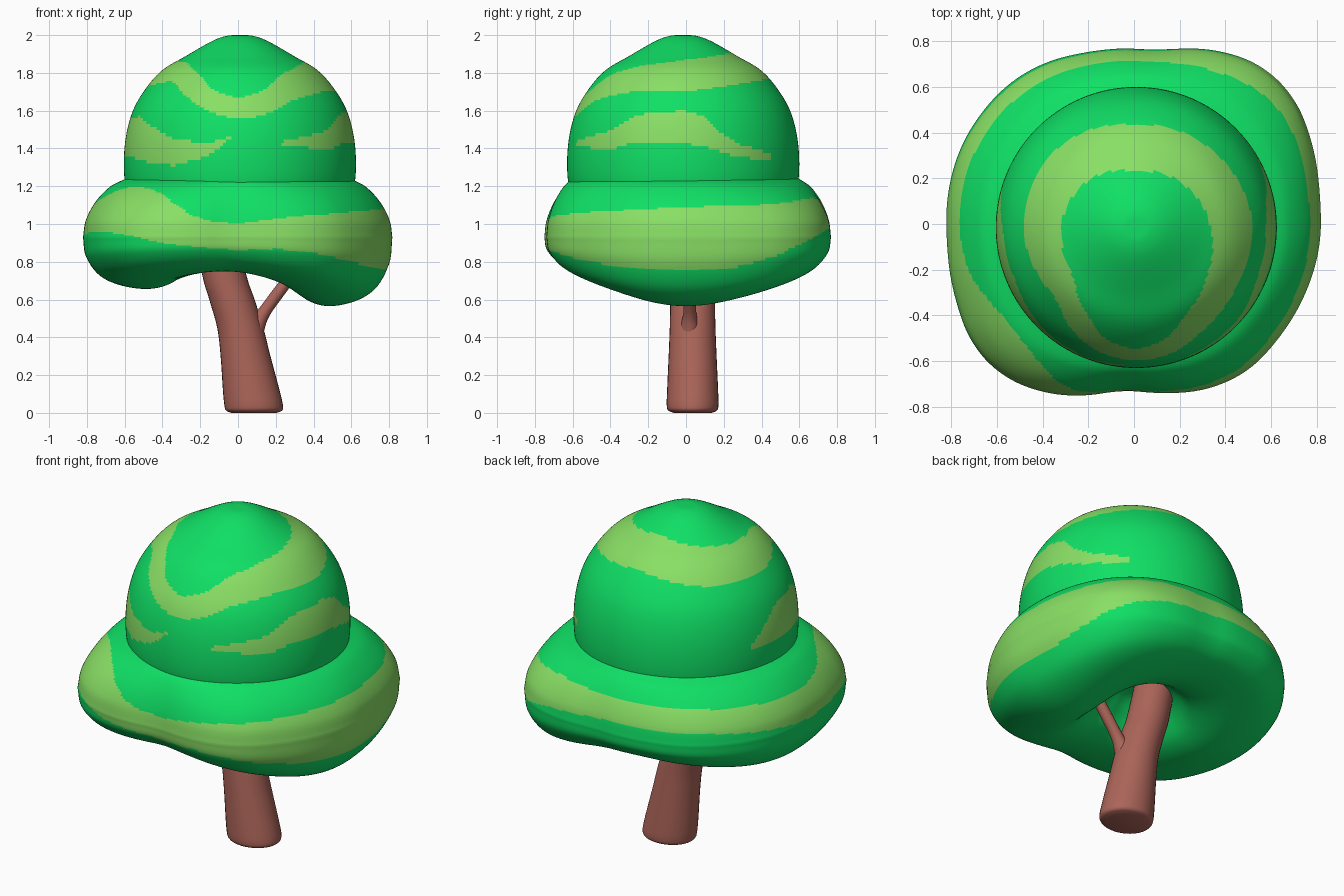
import bpy, bmesh, math
from mathutils import Vector

if "Cube" in bpy.data.objects:
    bpy.data.objects.remove(bpy.data.objects["Cube"])


def material(name, rgb):
    m = bpy.data.materials.new(name)
    m.diffuse_color = (*rgb, 1)
    m.use_nodes = True
    m.node_tree.nodes["Principled BSDF"].inputs["Base Color"].default_value = m.diffuse_color
    return m


GREEN = material("leaf green", (0.005, 0.74, 0.13))
LIME = material("light leaf green", (0.25, 0.74, 0.13))
BARK = material("bark brown", (0.41, 0.13, 0.10))
SEG = 256


def lerp(tab, a):
    """Linear lookup in rows of (angle, value...), padded to a vector."""
    for p, q in zip(tab, tab[1:]):
        if p[0] <= a <= q[0]:
            t = (a - p[0]) / max(q[0] - p[0], 1e-6)
            return Vector([u + (v - u) * t for u, v in zip(p[1:], q[1:])] + [0.0])
    return None


def ring_lookup(tab, a, blur=7):
    """Blurred lookup in a table that wraps round 360 degrees."""
    pad = [(r[0] + k, *r[1:]) for k in (-360, 0, 360) for r in tab]
    vals = [lerp(pad, a + blur * i / 4) for i in range(-4, 5)]
    return sum(vals[1:], vals[0]) / 9


def spline(pts, n):
    """Catmull-Rom through points of any dimension."""
    pts = [Vector(p) for p in pts]
    pts = [2 * pts[0] - pts[1]] + pts + [2 * pts[-1] - pts[-2]]
    out = []
    for a, b, c, d in zip(pts, pts[1:], pts[2:], pts[3:]):
        for i in range(n):
            t = i / n
            out.append(0.5 * (2 * b + (c - a) * t + (2 * a - 5 * b + 4 * c - d) * t * t
                              + (3 * b - a - 3 * c + d) * t ** 3))
    return out + [pts[-2]]


def loft(name, rings, mats, rule=None):
    bm = bmesh.new()
    vs = [[bm.verts.new(p) for p in r] for r in rings]
    for j, (a, b) in enumerate(zip(vs, vs[1:])):
        for i in range(len(a)):
            k = (i + 1) % len(a)
            f = bm.faces.new((a[i], a[k], b[k], b[i]))
            if rule:
                f.material_index = int(rule(f.calc_center_median(), j / len(vs)))
    bm.faces.new(vs[0])
    bm.faces.new(vs[-1])
    bmesh.ops.recalc_face_normals(bm, faces=bm.faces)
    for f in bm.faces:
        f.smooth = True
    me = bpy.data.meshes.new(name)
    bm.to_mesh(me)
    bm.free()
    for m in mats:
        me.materials.append(m)
    ob = bpy.data.objects.new(name, me)
    bpy.context.collection.objects.link(ob)
    return ob


def angle(p):
    return math.degrees(math.atan2(p.y, p.x))


ANGLES = [-180 + 360 * i / SEG for i in range(SEG)]

# Dome: rounded crown, striped by angle and height (angle, low, high)
dome_profile = [(.004, 2.0), (.07, 1.996), (.15, 1.967), (.29, 1.887), (.41, 1.815), (.5, 1.715),
                (.57, 1.59), (.608, 1.43), (.612, 1.25), (.58, 1.1)]
ring_stripe = [(-180, 1.72, 1.865), (-150, 1.75, 1.86), (-138, 1.76, 1.85), (-118, 1.65, 1.79),
               (-105, 1.585, 1.70), (-90, 1.55, 1.665), (-75, 1.58, 1.71), (-62, 1.65, 1.79),
               (-35, 1.70, 1.84), (0, 1.70, 1.868), (45, 1.75, 1.895), (90, 1.78, 1.915),
               (135, 1.73, 1.885)]
right_stripe = [(-72, 1.425, 1.43), (-41, 1.39, 1.49), (-24, 1.435, 1.58), (0, 1.43, 1.6),
                (10, 1.41, 1.575), (19, 1.385, 1.485), (30, 1.35, 1.42), (49, 1.345, 1.37)]
left_stripe = [(160, 1.36, 1.38), (180, 1.36, 1.55), (204, 1.35, 1.57), (223, 1.32, 1.5),
               (235, 1.31, 1.45), (251, 1.35, 1.43), (261, 1.41, 1.445), (266, 1.465, 1.475)]
ring_table = {a: ring_lookup(ring_stripe, a, 5) for a in range(-181, 182)}


def dome_rule(p, _):
    a = angle(p - Vector((.01, -.015, 0)))
    i = math.floor(a)
    bands = [ring_table[i].lerp(ring_table[i + 1], a - i),
             lerp(right_stripe, a), lerp(left_stripe, a % 360)]
    return any(b is not None and b[0] < p.z < b[1] for b in bands)


def polar(r, a, z, cx=0, cy=0):
    return Vector((cx + r * math.cos(math.radians(a)), cy + r * math.sin(math.radians(a)), z))


loft("upper_crown", [[polar(q.x, a, q.y, .01, -.015) for a in ANGLES]
                     for q in spline(dome_profile, 10)], [GREEN, LIME], dome_rule)

# Skirt: wide lower crown with a wavy rim and a hollow underneath
outline = [(-.815, -.08), (-.775, -.34), (-.71, -.52), (-.58, -.66), (-.4, -.735), (-.22, -.75),
           (-.05, -.72), (.13, -.738), (.32, -.722), (.5, -.64), (.63, -.5), (.75, -.3),
           (.81, -.1), (.81, .12), (.78, .34), (.7, .55), (.56, .69), (.38, .755), (.1, .755),
           (-.2, .75), (-.4, .7), (-.55, .61), (-.67, .48), (-.75, .35), (-.81, .15)]
radius_tab = sorted((angle(Vector((x, y, 0))), math.hypot(x, y), 0) for x, y in outline)
upper = spline([(-.35, 1.27), (0, 1.235), (.35, 1.195), (.7, 1.115), (.93, 1.02), (1, .93)], 10)
lower = spline([(1, 0), (.98, .38), (.89, .75), (.74, .95), (.55, 1), (.39, .82), (.27, .4),
                (.15, .08), (.01, 0)], 8)
skirt_cols = []
for a in ANGLES:
    R = ring_lookup(radius_tab, a, 6)[0]
    c = math.radians(a)
    rim = .68 - .045 * math.cos(c) - .067 * math.cos(2 * c)
    col = [polar(.605 + (R - .605) * q.x, a, q.y) for q in upper]
    col += [polar(R * q.x, a, .93 - (.93 - rim) * q.y) for q in lower[1:]]
    skirt_cols.append(col)
skirt_hi = [(-180, 1.1), (-165, 1.13), (-149, 1.19), (-138, 1.2), (-124, 1.17), (-114, 1.09),
            (-105, 1.02), (-90, 1.0), (-67, 1.04), (-45, 1.06), (0, 1.09), (30, 1.1),
            (60, 1.14), (90, 1.12), (135, 1.12)]
skirt_lo = [(-180, .94), (-150, .96), (-135, .95), (-115, .89), (-90, .86), (-75, .87), (-60, .85),
            (-45, .81), (-20, .76), (0, .75), (15, .76), (30, .81), (45, .91), (60, .97),
            (90, 1.0), (135, 1.0)]
skirt_lo = [(*r, 0) for r in skirt_lo]
skirt_hi = [(*r, 0) for r in skirt_hi]
skirt_table = {a: (ring_lookup(skirt_lo, a, 5)[0], ring_lookup(skirt_hi, a, 5)[0])
               for a in range(-181, 182)}


def skirt_rule(p, t):
    a = angle(p)
    i = math.floor(a)
    lo, hi = [u + (v - u) * (a - i) for u, v in zip(skirt_table[i], skirt_table[i + 1])]
    return t < .7 and lo < p.z < hi


loft("lower_crown", list(zip(*skirt_cols)), [GREEN, LIME], skirt_rule)

# Trunk: leaning elliptical tube (centre x, z, radius x, radius y)
trunk = [(.085, .0, .12, .1), (.085, .012, .148, .128), (.083, .04, .155, .137), (.07, .12, .15, .135),
         (.04, .3, .132, .127), (.012, .45, .122, .121), (-.032, .6, .12, .118),
         (-.07, .72, .117, .115), (-.13, 1.0, .11, .11)]
loft("trunk", [[Vector((q[0] + q[2] * math.cos(math.radians(a)),
                        .035 + q[3] * math.sin(math.radians(a)), q[1])) for a in ANGLES[::8]]
               for q in spline(trunk, 6)], [BARK])

# Branch: thin tapered tube rising to the right
branch = [(.06, .38, .075), (.10, .465, .048), (.14, .535, .034), (.22, .645, .032), (.36, .83, .03)]
side, up = Vector((.82, 0, -.57)), Vector((0, 1, 0))
loft("branch", [[Vector((q.x, .02, q.y)) + q.z * (side * math.cos(math.radians(a))
                 + up * math.sin(math.radians(a))) for a in ANGLES[::16]]
                for q in spline(branch, 6)], [BARK])
